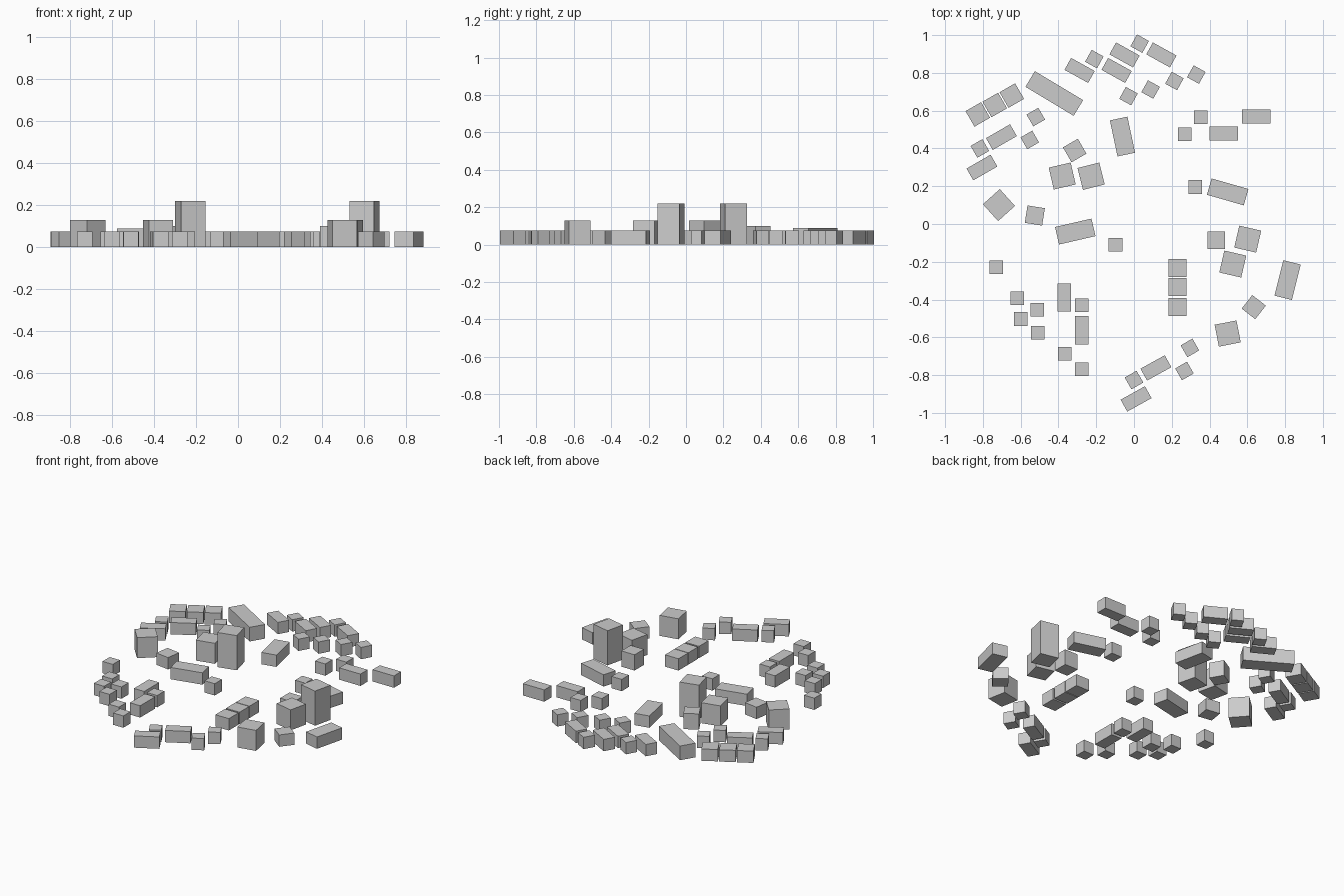
import bpy, math

LOW = 0.075  # height of the ordinary one-storey blocks


def block(name, x, y, w, d, ang=0, h=LOW):
    """Box standing on the ground, turned by ang degrees."""
    bpy.ops.mesh.primitive_cube_add(size=1, location=(x, y, h / 2),
                                    rotation=(0, 0, math.radians(ang)))
    ob = bpy.context.object
    ob.name = name
    ob.scale = (w, d, h)


def group(name, w, d, ang, spots, h=LOW):
    for i, (x, y) in enumerate(spots):
        block(f"{name}_{i + 1}", x, y, w, d, ang, h)


S = 0.072  # side of the small huts

# back right cluster
group("back_hut", S, S, -29, [(0.03, 0.955), (-0.21, 0.873), (0.33, 0.791),
                              (0.214, 0.757), (0.088, 0.712), (-0.029, 0.677)])
group("back_house", 0.143, S, -29, [(-0.05, 0.895), (0.145, 0.895),
                                    (-0.288, 0.813), (-0.092, 0.813)])
block("back_hall", -0.422, 0.691, 0.298, 0.097, -31, 0.09)

# back left cluster
group("row_house_left", 0.095, 0.095, 30, [(-0.827, 0.58), (-0.737, 0.63), (-0.647, 0.68)])
group("left_hut", S, S, 30, [(-0.52, 0.566), (-0.552, 0.445), (-0.816, 0.4)])
group("left_house", 0.147, S, 30, [(-0.702, 0.46), (-0.805, 0.299)])
block("left_annex", -0.314, 0.389, 0.091, 0.091, 30, 0.1)
block("left_mid_block", -0.38, 0.254, 0.119, 0.119, 13, 0.13)
block("left_tower", -0.227, 0.253, 0.119, 0.119, 14, 0.22)
block("left_edge_block", -0.715, 0.1, 0.12, 0.12, 42, 0.13)
block("left_store", -0.525, 0.045, 0.093, 0.093, -9)
block("inner_long_house_left", -0.311, -0.04, 0.198, 0.095, 13)
block("inner_long_house_back", -0.061, 0.463, 0.095, 0.195, 12)

# front left cluster, square to the axes
group("front_left_hut", S, S, 0, [
    (-0.098, -0.109), (-0.729, -0.23), (-0.618, -0.394), (-0.599, -0.503),
    (-0.512, -0.453), (-0.51, -0.575), (-0.277, -0.431), (-0.367, -0.686),
    (-0.277, -0.77)])
group("front_left_house", S, 0.15, 0, [(-0.37, -0.389), (-0.277, -0.562)])

# front cluster
group("front_hut", S, S, 30, [(0, -0.826), (0.296, -0.656), (0.267, -0.778)])
group("front_house", 0.147, S, 29, [(0.116, -0.762), (0.011, -0.926)])

# right cluster
block("front_right_block", 0.496, -0.58, 0.118, 0.118, 11, 0.13)
block("right_store", 0.634, -0.44, 0.091, 0.091, -38)
block("right_long_house", 0.813, -0.297, 0.095, 0.193, -14)
block("right_mid_block", 0.523, -0.212, 0.119, 0.119, -13, 0.13)
block("right_tower", 0.602, -0.08, 0.119, 0.119, -13, 0.22)
block("right_annex", 0.436, -0.087, 0.093, 0.093, 0, 0.1)
group("row_house_right", 0.095, 0.096, 0, [(0.23, -0.233), (0.23, -0.333), (0.23, -0.44)])
block("inner_long_house_right", 0.496, 0.17, 0.203, 0.09, -16)

# back right, square to the axes
group("right_hut", S, S, 0, [(0.325, 0.196), (0.354, 0.566), (0.269, 0.476)])
group("right_house", 0.15, S, 0, [(0.647, 0.569), (0.475, 0.479)])
